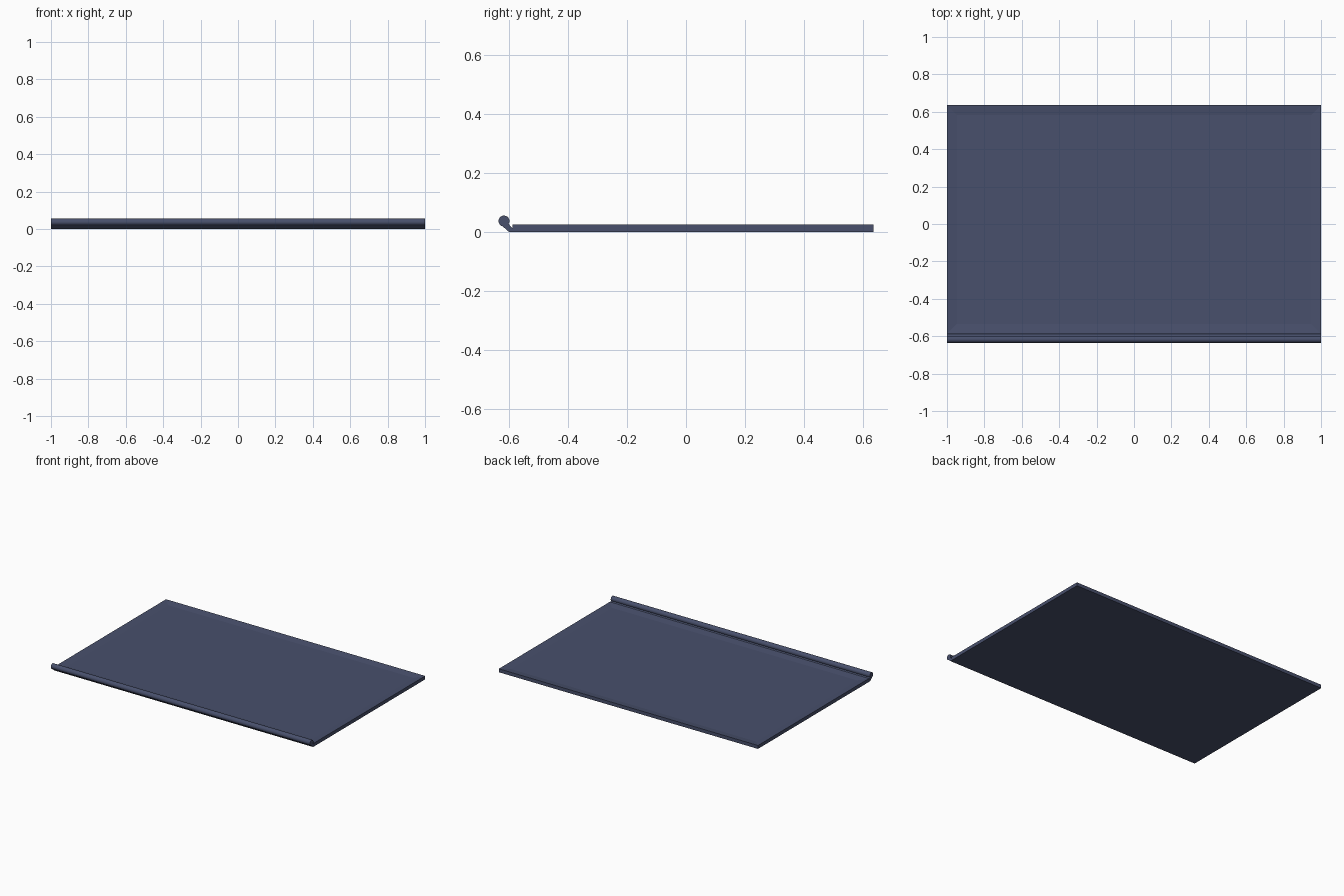
import bpy, bmesh, math

if "Cube" in bpy.data.objects:
    bpy.data.objects.remove(bpy.data.objects["Cube"])

mat = bpy.data.materials.new("slate_blue")
mat.diffuse_color = (0.065, 0.08, 0.15, 1)
mat.use_nodes = True
mat.node_tree.nodes["Principled BSDF"].inputs["Base Color"].default_value = mat.diffuse_color


def finish(bm, name):
    bmesh.ops.recalc_face_normals(bm, faces=bm.faces)
    me = bpy.data.meshes.new(name)
    bm.to_mesh(me)
    bm.free()
    ob = bpy.data.objects.new(name, me)
    bpy.context.collection.objects.link(ob)
    me.materials.append(mat)
    return ob


def extrude_x(name, profile, half):
    """Extrude a (y, z) profile across the full width."""
    bm = bmesh.new()
    face = bm.faces.new([bm.verts.new((-half, y, z)) for y, z in profile])
    new = bmesh.ops.extrude_face_region(bm, geom=[face])["geom"]
    bmesh.ops.translate(bm, vec=(2 * half, 0, 0),
                        verts=[v for v in new if isinstance(v, bmesh.types.BMVert)])
    return bm


# Flat panel with a shallow screen recess inside the bezel
bm = extrude_x("panel", [(-0.60, 0.0), (0.635, 0.0), (0.635, 0.024), (-0.588, 0.024),
                         (-0.588, 0.012)], 1.0)
bm.normal_update()
bmesh.ops.recalc_face_normals(bm, faces=bm.faces)
top = max(bm.faces, key=lambda f: f.calc_center_median().z)
bmesh.ops.inset_region(bm, faces=[top], thickness=0.075)
bmesh.ops.translate(bm, verts=list(top.verts), vec=(0, 0, -0.007))
finish(bm, "screen_panel")

# Rolled hinge barrel along the front edge
R, CY, CZ = 0.0185, -0.6165, 0.0365
ring = [(CY + R * math.cos(2 * math.pi * i / 32), CZ + R * math.sin(2 * math.pi * i / 32))
        for i in range(32)]
barrel = finish(extrude_x("barrel", ring, 1.0), "hinge_barrel")
bpy.context.view_layer.objects.active = barrel
barrel.select_set(True)
bpy.ops.object.shade_smooth_by_angle(angle=math.radians(35))

# Sloping lip joining the panel to the barrel
finish(extrude_x("lip", [(-0.60, 0.0), (-0.588, 0.012), (-0.602, 0.028), (-0.632, 0.028)], 1.0),
       "hinge_lip")
